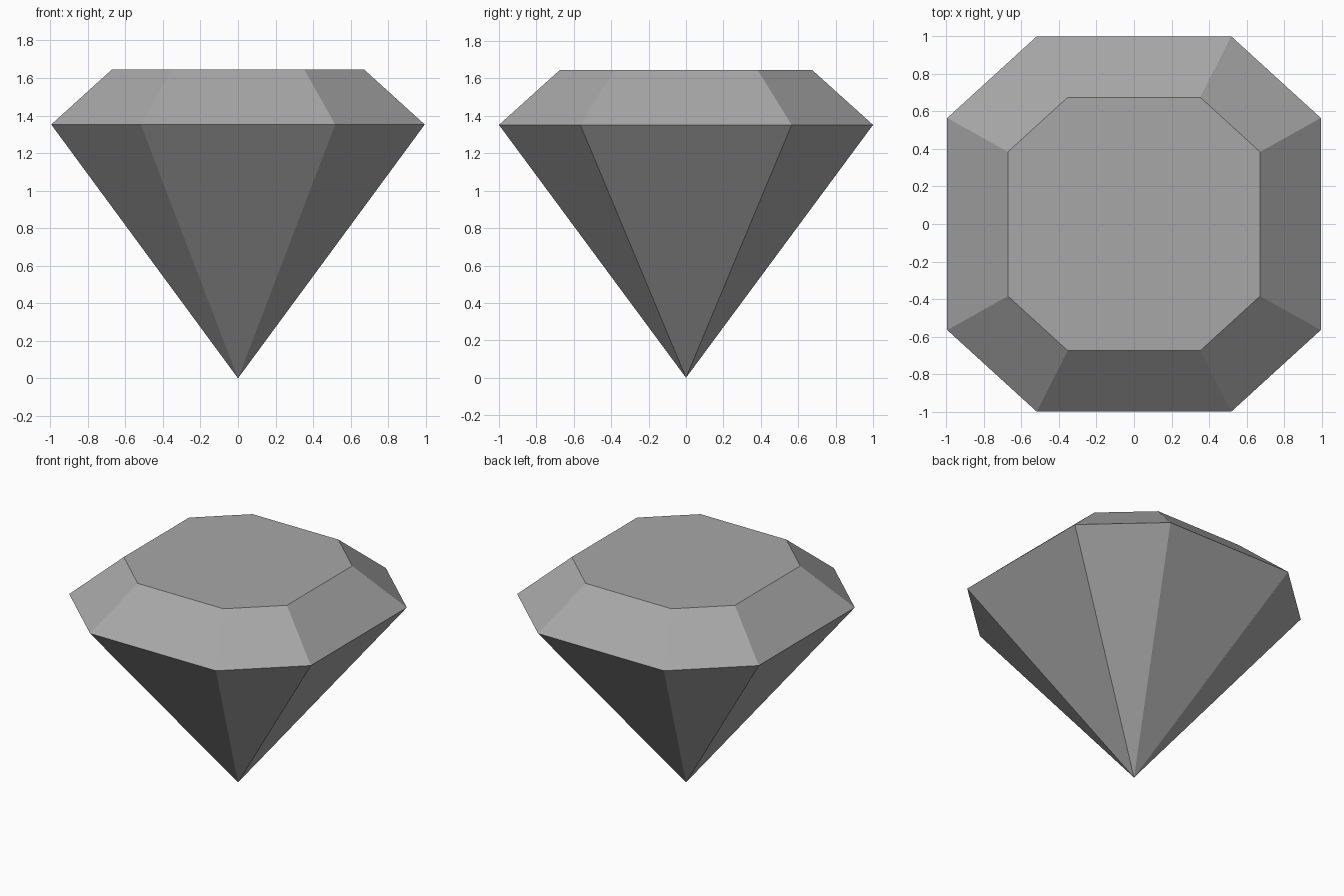
import bpy
import bmesh

cube = bpy.data.objects.get("Cube")
if cube:
    bpy.data.objects.remove(cube, do_unlink=True)

grey = bpy.data.materials.new("stone_grey")
grey.use_nodes = True
colour = (0.39, 0.39, 0.39, 1)
grey.diffuse_color = colour
grey.node_tree.nodes["Principled BSDF"].inputs["Base Color"].default_value = colour


def octagon(bm, half_x, half_y, flat_x, flat_y, z):
    """Ring of a rectangle with cut corners, counter-clockwise from above."""
    ring = []
    for sx, sy in ((1, 1), (-1, 1), (-1, -1), (1, -1)):
        pair = [(sx * half_x, sy * flat_y, z), (sx * flat_x, sy * half_y, z)]
        if sx * sy < 0:
            pair.reverse()
        ring += [bm.verts.new(p) for p in pair]
    return ring


bm = bmesh.new()
girdle = octagon(bm, 0.995, 1.0, 0.518, 0.565, 1.352)
table = octagon(bm, 0.672, 0.675, 0.353, 0.384, 1.645)
tip = bm.verts.new((0, 0, 0))

# Flat table on top, sloping crown facets, pointed pavilion below
bm.faces.new(table)
for i in range(len(girdle)):
    j = (i + 1) % len(girdle)
    bm.faces.new((girdle[i], girdle[j], table[j], table[i]))
    bm.faces.new((girdle[j], girdle[i], tip))
bmesh.ops.recalc_face_normals(bm, faces=bm.faces)

mesh = bpy.data.meshes.new("cut_gem")
bm.to_mesh(mesh)
bm.free()
mesh.materials.append(grey)
gem = bpy.data.objects.new("cut_gem", mesh)
bpy.context.collection.objects.link(gem)
